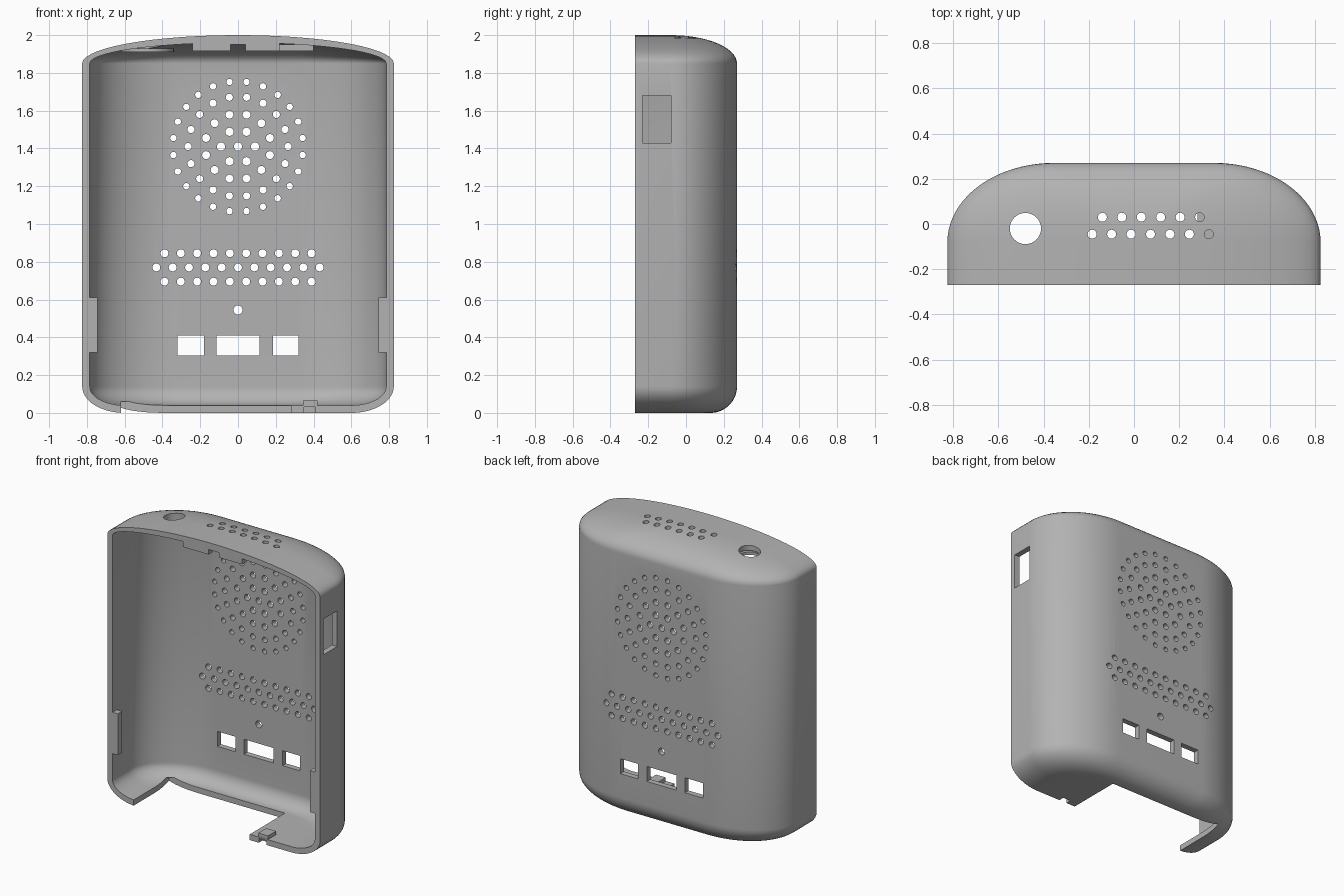
import bpy, bmesh, math
from mathutils import Matrix, Vector

cube = bpy.data.objects.get("Cube")
if cube:
    bpy.data.objects.remove(cube)

grey = bpy.data.materials.new("plastic grey")
grey.use_nodes = True
COLOUR = (0.45, 0.45, 0.45, 1)
grey.diffuse_color = COLOUR
grey.node_tree.nodes["Principled BSDF"].inputs["Base Color"].default_value = COLOUR

FRONT, MID = -0.27, -0.08   # open front plane, start of the rounded back


def make(name, bm, helper=False):
    bmesh.ops.recalc_face_normals(bm, faces=bm.faces)
    mesh = bpy.data.meshes.new(name)
    bm.to_mesh(mesh)
    bm.free()
    mesh.materials.append(grey)
    ob = bpy.data.objects.new(name, mesh)
    bpy.context.collection.objects.link(ob)
    ob.hide_render = helper
    return ob


def box(bm, x, y, z):
    size = Matrix.Diagonal((x[1] - x[0], y[1] - y[0], z[1] - z[0], 1))
    centre = Vector((sum(x) / 2, sum(y) / 2, sum(z) / 2))
    bmesh.ops.create_cube(bm, size=1, matrix=Matrix.Translation(centre) @ size)


def rod(bm, centre, r, depth, axis="Z", sides=20):
    turn = Matrix.Rotation(math.pi / 2, 4, "X") if axis == "Y" else Matrix()
    bmesh.ops.create_cone(bm, cap_ends=True, segments=sides, radius1=r, radius2=r,
                          depth=depth, matrix=Matrix.Translation(centre) @ turn)


def ring(bm, w, back, z, front, n=20):
    """Plan section: straight flanks, elliptical rear corners."""
    rx, ry = 0.57 * w, back - MID
    half = [(w, front)]
    for i in range(n + 1):
        a = i / n * math.pi / 2
        half.append((w - rx + rx * math.cos(a), MID + ry * math.sin(a)))
    pts = half + [(-x, y) for x, y in reversed(half)]
    return [bm.verts.new((x, y, z)) for x, y in pts]


def rounded_body(name, w, back, low, high, front, helper=False, steps=14):
    """Loft with a small rounded foot and a shallow domed top."""
    bm = bmesh.new()
    rings = []
    for i in range(steps + 1):
        a = i / steps * math.pi / 2
        c = 1 - math.sin(a)
        rings.append(ring(bm, w - (w - 0.6) * c, back - (back - 0.13) * c,
                          low + (0.14 - low) * (1 - math.cos(a)), front))
    for i in range(steps + 1):
        a = i / steps * math.pi / 2 * 0.98
        c = math.cos(a)
        rings.append(ring(bm, w * c, MID + (back - MID) * c,
                          1.85 + (high - 1.85) * math.sin(a), front))
    for lo, hi in zip(rings, rings[1:]):
        for i in range(len(lo)):
            j = (i + 1) % len(lo)
            bm.faces.new((lo[i], lo[j], hi[j], hi[i]))
    bm.faces.new(rings[0])
    bm.faces.new(rings[-1])
    return make(name, bm, helper)


def cut(ob, cutter):
    m = ob.modifiers.new("cut", "BOOLEAN")
    m.operation, m.solver, m.object = "DIFFERENCE", "EXACT", cutter
    bpy.context.view_layer.objects.active = ob
    bpy.ops.object.modifier_apply(modifier=m.name)


# Hollow case
case = rounded_body("case", 0.825, 0.27, 0.0, 2.0, FRONT)
cavity = rounded_body("cavity_cutter", 0.785, 0.23, 0.04, 1.96, -0.4, True)
cut(case, cavity)

# Openings
bm = bmesh.new()
# speaker grille: concentric rings of holes
rod(bm, (0, 0.25, 1.41), 0.022, 0.2, "Y")
for count, radius, hole in ((6, 0.09, 0.022), (12, 0.175, 0.021),
                            (18, 0.265, 0.019), (24, 0.345, 0.017)):
    for i in range(count):
        a = (i + 0.5) / count * math.tau
        rod(bm, (radius * math.sin(a), 0.25, 1.41 + radius * math.cos(a)), hole, 0.2, "Y", 16)
# vent rows and reset hole
for z, count in ((0.845, 10), (0.77, 11), (0.695, 10)):
    for i in range(count):
        rod(bm, ((i - (count - 1) / 2) * 0.0865, 0.25, z), 0.021, 0.2, "Y", 16)
rod(bm, (0, 0.25, 0.545), 0.024, 0.2, "Y")
# rear ports
for x in ((-0.32, -0.18), (-0.115, 0.115), (0.185, 0.32)):
    box(bm, x, (0.15, 0.35), (0.305, 0.41))
# top vents and button hole
for start, y, count in ((-0.14, 0.03, 6), (-0.185, -0.045, 7)):
    for i in range(count):
        rod(bm, (start + i * 0.086, y, 1.95), 0.02, 0.2, "Z", 16)
rod(bm, (-0.48, -0.02, 1.93), 0.069, 0.3, "Z", 32)
# side slot, floor opening and latch notch
box(bm, (0.7, 0.9), (-0.23, -0.08), (1.43, 1.68))
box(bm, (-0.62, 0.28), (-0.4, 0.12), (-0.1, 0.06))
box(bm, (0.35, 0.41), (-0.3, -0.23), (-0.1, 0.03))
openings = make("opening_cutter", bm, True)
cut(case, openings)

# Button collar under the top
bm = bmesh.new()
rod(bm, (-0.48, -0.02, 1.92), 0.14, 0.02, "Z", 32)
collar = make("button_collar", bm)
cut(collar, openings)

# Locating tabs around the rim
TAB = (FRONT + 0.002, -0.22)
parts = {
    "top_tab_right": ((-0.24, -0.04), TAB, (1.915, 1.97)),
    "top_tab_left": ((0.04, 0.22), TAB, (1.915, 1.97)),
    "top_tab_bridge": ((-0.04, 0.04), TAB, (1.95, 1.97)),
    "top_ledge": ((0.22, 0.4), (-0.2, -0.12), (1.915, 1.95)),
    "side_tab_left": ((0.745, 0.8), TAB, (0.32, 0.61)),
    "side_tab_right": ((-0.8, -0.745), TAB, (0.32, 0.61)),
    "floor_latch": ((0.345, 0.42), (FRONT + 0.002, -0.18), (0.03, 0.066)),
}
for name, spans in parts.items():
    bm = bmesh.new()
    box(bm, *spans)
    make(name, bm)

# Smooth shading with sharp edges kept
bpy.ops.object.select_all(action="DESELECT")
for ob in (case, collar):
    ob.select_set(True)
bpy.context.view_layer.objects.active = case
bpy.ops.object.shade_smooth_by_angle(angle=math.radians(30))

# Remove the helpers
for ob in (cavity, openings):
    bpy.data.objects.remove(ob)
